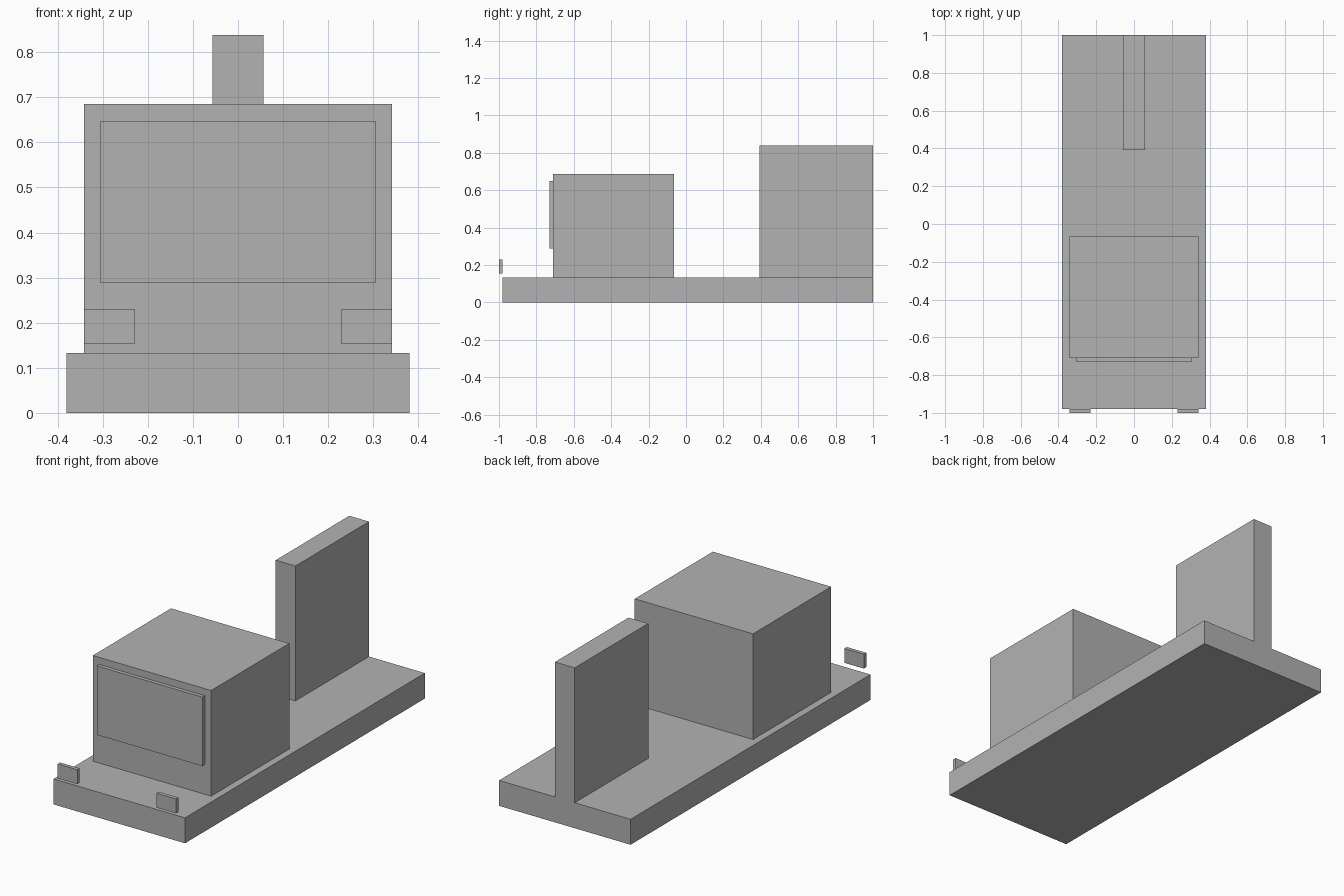
import bpy

if "Cube" in bpy.data.objects:
    bpy.data.objects.remove(bpy.data.objects["Cube"])

# One plain grey for every part
grey = bpy.data.materials.new("plain_grey")
grey.diffuse_color = (0.448, 0.448, 0.448, 1.0)
grey.use_nodes = True
grey.node_tree.nodes["Principled BSDF"].inputs["Base Color"].default_value = grey.diffuse_color


def box(name, x, y, z):
    """Flat-sided box from (min, max) ranges on each axis."""
    bpy.ops.mesh.primitive_cube_add(size=1)
    ob = bpy.context.object
    ob.name = name
    ob.location = [(lo + hi) / 2 for lo, hi in (x, y, z)]
    ob.scale = [hi - lo for lo, hi in (x, y, z)]
    bpy.ops.object.transform_apply(location=True, rotation=False, scale=True)
    ob.data.materials.append(grey)
    return ob


DECK = 0.133

# Long flat chassis
box("chassis", (-0.38, 0.38), (-0.98, 1.0), (0, DECK))

# Cab with raised windscreen panel
box("cab", (-0.342, 0.342), (-0.71, -0.065), (DECK, 0.685))
box("windscreen", (-0.305, 0.305), (-0.73, -0.71), (0.288, 0.648))

# Upright centre panel at the rear
box("rear_panel", (-0.057, 0.057), (0.393, 1.0), (DECK, 0.838))

# Pair of headlights floating just ahead of the deck edge
for side, label in ((-1, "left"), (1, "right")):
    xs = sorted((side * 0.229, side * 0.342))
    box("headlight_" + label, xs, (-1.0, -0.98), (0.154, 0.229))
